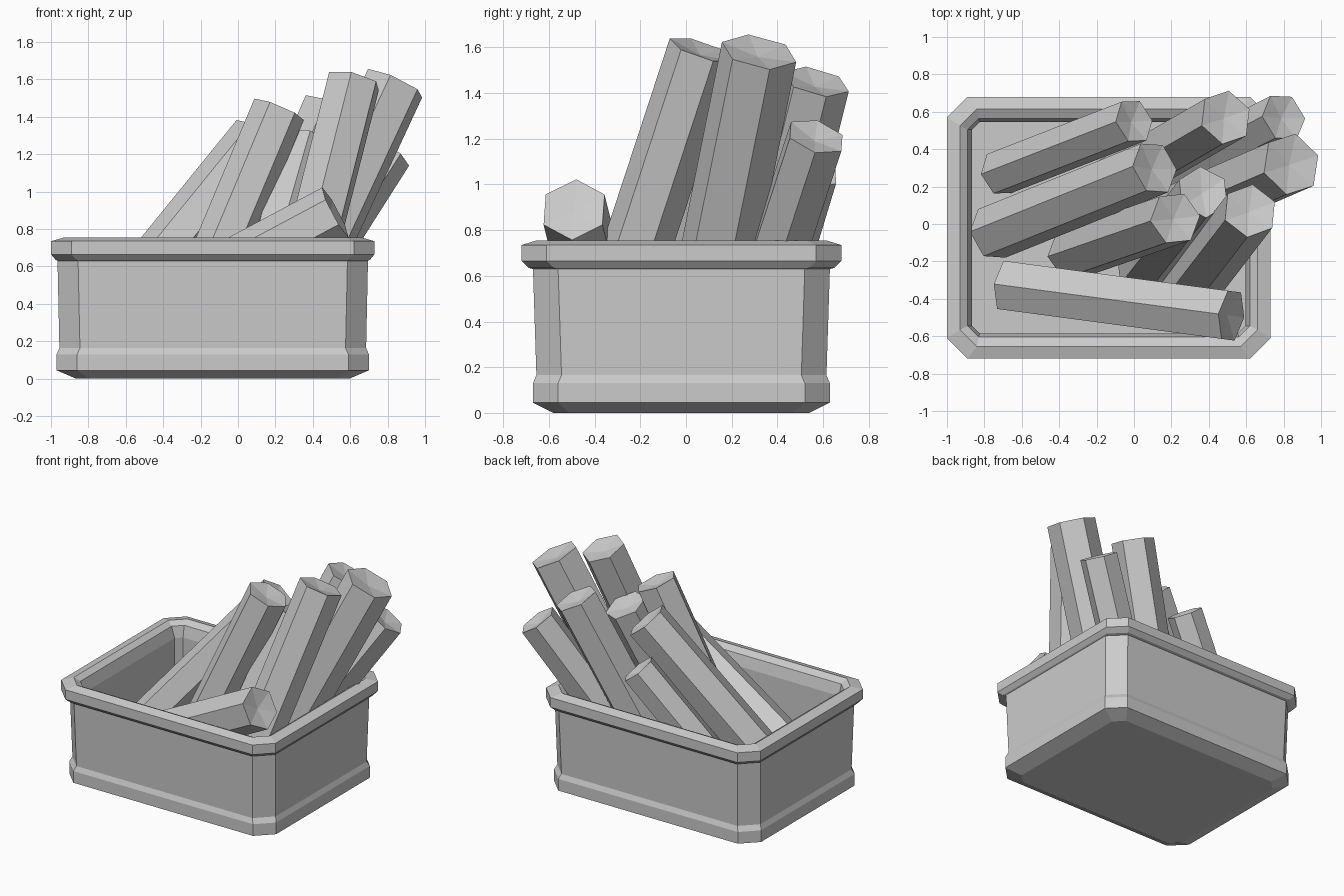
import bpy, bmesh, math
from mathutils import Vector

cube = bpy.data.objects.get("Cube")
if cube:
    bpy.data.objects.remove(cube, do_unlink=True)

grey = bpy.data.materials.new("plain grey")
grey.use_nodes = True
GREY = (0.6, 0.6, 0.6, 1)
grey.diffuse_color = GREY
grey.node_tree.nodes["Principled BSDF"].inputs["Base Color"].default_value = GREY


def finish(bm, name):
    bmesh.ops.recalc_face_normals(bm, faces=bm.faces)
    mesh = bpy.data.meshes.new(name)
    bm.to_mesh(mesh)
    bm.free()
    mesh.materials.append(grey)
    obj = bpy.data.objects.new(name, mesh)
    bpy.context.collection.objects.link(obj)
    return obj


def bridge(bm, a, b):
    n = len(a)
    for i in range(n):
        j = (i + 1) % n
        bm.faces.new((a[i], a[j], b[j], b[i]))


def chamfered_ring(bm, hx, hy, cut, z, cx=-0.135, cy=-0.02):
    """Rectangle outline with its four corners cut off."""
    pts = []
    for sx, sy in ((1, 1), (-1, 1), (-1, -1), (1, -1)):
        pair = [(sx * hx, sy * (hy - cut)), (sx * (hx - cut), sy * hy)]
        pts += pair if sx * sy > 0 else pair[::-1]
    return [bm.verts.new((x + cx, y + cy, z)) for x, y in pts]


# Planter box: foot, plinth, wall, rim and hollow inside (half x, half y, corner cut, z)
profile = [
    (0.73, 0.56, 0.07, 0.0),
    (0.835, 0.65, 0.11, 0.045),
    (0.835, 0.65, 0.11, 0.13),
    (0.82, 0.635, 0.11, 0.165),
    (0.83, 0.65, 0.11, 0.63),
    (0.84, 0.67, 0.11, 0.635),
    (0.865, 0.70, 0.11, 0.665),
    (0.865, 0.70, 0.11, 0.735),
    (0.795, 0.635, 0.09, 0.755),
    (0.755, 0.585, 0.06, 0.73),
    (0.73, 0.565, 0.04, 0.65),
    (0.73, 0.565, 0.04, 0.1),
]
bm = bmesh.new()
rings = [chamfered_ring(bm, *p) for p in profile]
for lower, upper in zip(rings, rings[1:]):
    bridge(bm, lower, upper)
bm.faces.new(rings[0])
bm.faces.new(rings[-1])
finish(bm, "planter_box")


def log(name, bottom, top, radius, roll=0.0, sides=6, dent=0.025):
    """Faceted log with a dished fan at each end."""
    bottom, top = Vector(bottom), Vector(top)
    axis = (top - bottom).normalized()
    u = axis.cross(Vector((0, 0, 1))).normalized()
    v = axis.cross(u)
    bm = bmesh.new()
    ends = []
    for centre, inward in ((bottom, axis), (top, -axis)):
        ring = []
        for i in range(sides):
            a = math.tau * i / sides + math.radians(roll)
            ring.append(bm.verts.new(centre + radius * (math.cos(a) * u + math.sin(a) * v)))
        hub = bm.verts.new(centre + dent * inward)
        for i in range(sides):
            bm.faces.new((ring[i], ring[(i + 1) % sides], hub))
        ends.append(ring)
    bridge(bm, *ends)
    return finish(bm, name)


# Logs leaning towards the back right corner
log("log_back_left", (-0.72, 0.27, 0.14), (0.0, 0.55, 1.06), 0.125, 15)
log("log_long_left", (-0.76, -0.05, 0.22), (0.11, 0.30, 1.29), 0.15, 10)
log("log_back_middle", (-0.08, 0.24, 0.13), (0.49, 0.57, 1.45), 0.15, 20)
log("log_back_right", (0.12, 0.22, 0.14), (0.80, 0.57, 1.21), 0.135, 5)
log("log_tall_right", (0.17, 0.03, 0.14), (0.84, 0.32, 1.58), 0.17, 25)
log("log_centre", (0.04, -0.25, 0.13), (0.37, 0.17, 1.28), 0.145, 12)
log("log_middle", (-0.33, -0.16, 0.13), (0.22, 0.03, 1.44), 0.145, 18)
log("log_tall_front", (0.25, -0.41, 0.13), (0.62, 0.07, 1.59), 0.15, 0)

# Log lying along the front edge
log("log_lying_front", (-0.68, -0.33, 0.25), (0.52, -0.49, 0.89), 0.15, 30)
